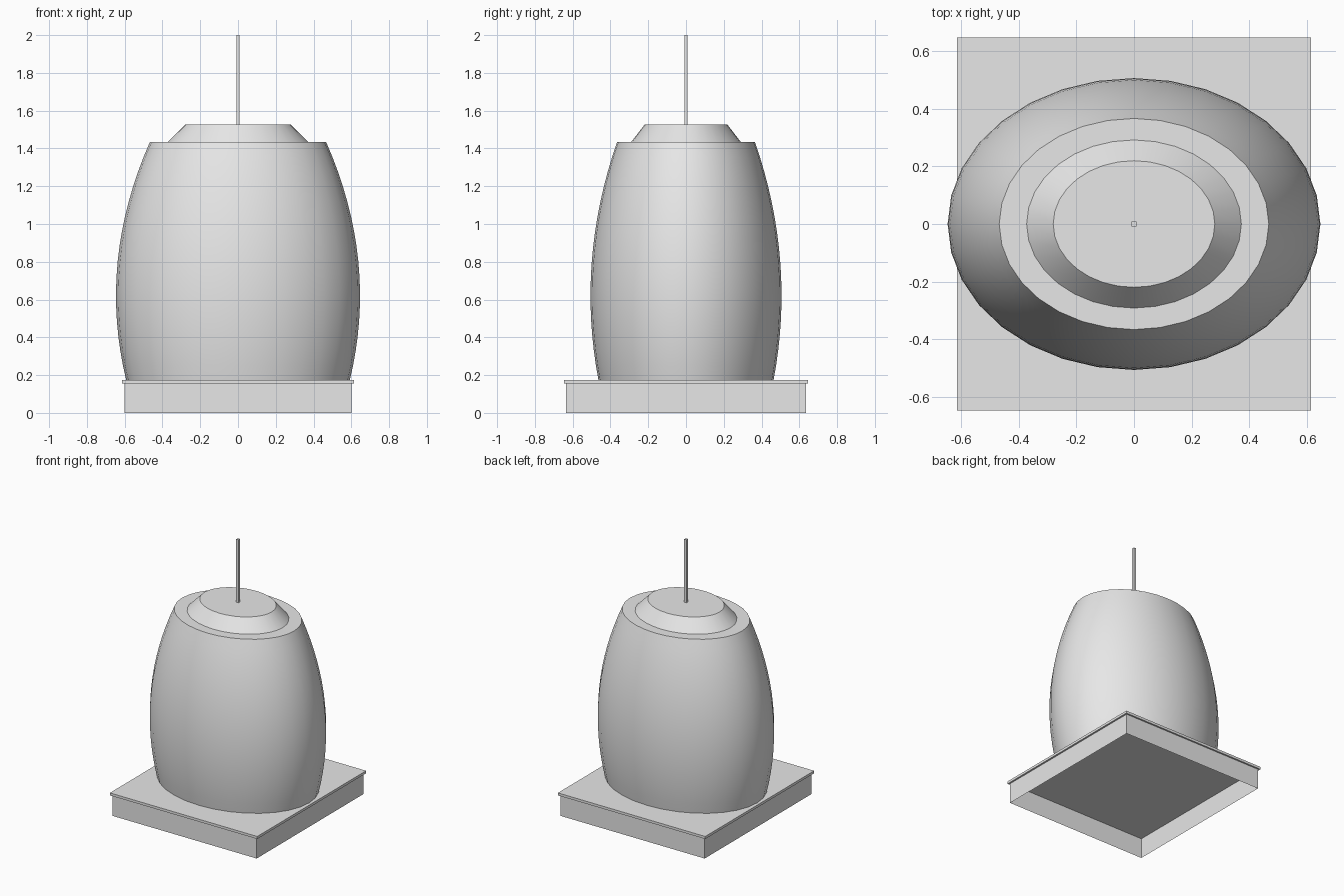
import bpy, bmesh, math

if "Cube" in bpy.data.objects:
    bpy.data.objects.remove(bpy.data.objects["Cube"])

RATIO = 0.783   # depth / width of every oval section
SIDES = 32

grey = bpy.data.materials.new("light_grey")
grey.diffuse_color = (0.8, 0.8, 0.8, 1)
grey.use_nodes = True
grey.node_tree.nodes["Principled BSDF"].inputs["Base Color"].default_value = grey.diffuse_color


def finish(name, bm, smooth=False):
    bmesh.ops.recalc_face_normals(bm, faces=bm.faces)
    mesh = bpy.data.meshes.new(name)
    bm.to_mesh(mesh)
    bm.free()
    mesh.materials.append(grey)
    ob = bpy.data.objects.new(name, mesh)
    bpy.context.collection.objects.link(ob)
    if smooth:
        bpy.ops.object.select_all(action='DESELECT')
        bpy.context.view_layer.objects.active = ob
        ob.select_set(True)
        bpy.ops.object.shade_smooth_by_angle(angle=math.radians(30))
    return ob


def box(name, hx, hy, z0, z1, open_bottom=False):
    bm = bmesh.new()
    bmesh.ops.create_cube(bm, size=1)
    for v in bm.verts:
        v.co = (v.co.x * 2 * hx, v.co.y * 2 * hy, z0 if v.co.z < 0 else z1)
    if open_bottom:
        low = [f for f in bm.faces if f.calc_center_median().z < z0 + 1e-4]
        bmesh.ops.delete(bm, geom=low, context='FACES_ONLY')
    return finish(name, bm)


def oval_loft(name, profile):
    """Closed solid of stacked oval rings from (half width, height) pairs."""
    bm = bmesh.new()
    rings = []
    for r, z in profile:
        rings.append([bm.verts.new((r * math.cos(a), RATIO * r * math.sin(a), z))
                      for a in (2 * math.pi * i / SIDES for i in range(SIDES))])
    for lo, hi in zip(rings, rings[1:]):
        for i in range(SIDES):
            j = (i + 1) % SIDES
            bm.faces.new((lo[i], lo[j], hi[j], hi[i]))
    bm.faces.new(rings[0][::-1])
    bm.faces.new(rings[-1])
    return finish(name, bm, smooth=True)


# Plinth: hollow underneath, with a thin overhanging slab
box("plinth", 0.60, 0.635, 0.0, 0.156, open_bottom=True)
box("plinth_slab", 0.613, 0.647, 0.155, 0.174)

# Barrel-shaped tower, widest a little below the middle
Z0, Z1, STEPS = 0.173, 1.433, 16
profile = []
for k in range(STEPS + 1):
    z = Z0 + (Z1 - Z0) * k / STEPS
    profile.append((0.646 - 0.179 * ((z - 0.62) / 0.813) ** 2, z))
oval_loft("tower_body", profile)

# Tapered roof cap and square mast
oval_loft("roof_cap", [(0.373, 1.432), (0.28, 1.526)])
box("mast", 0.009, 0.009, 1.52, 2.0)
